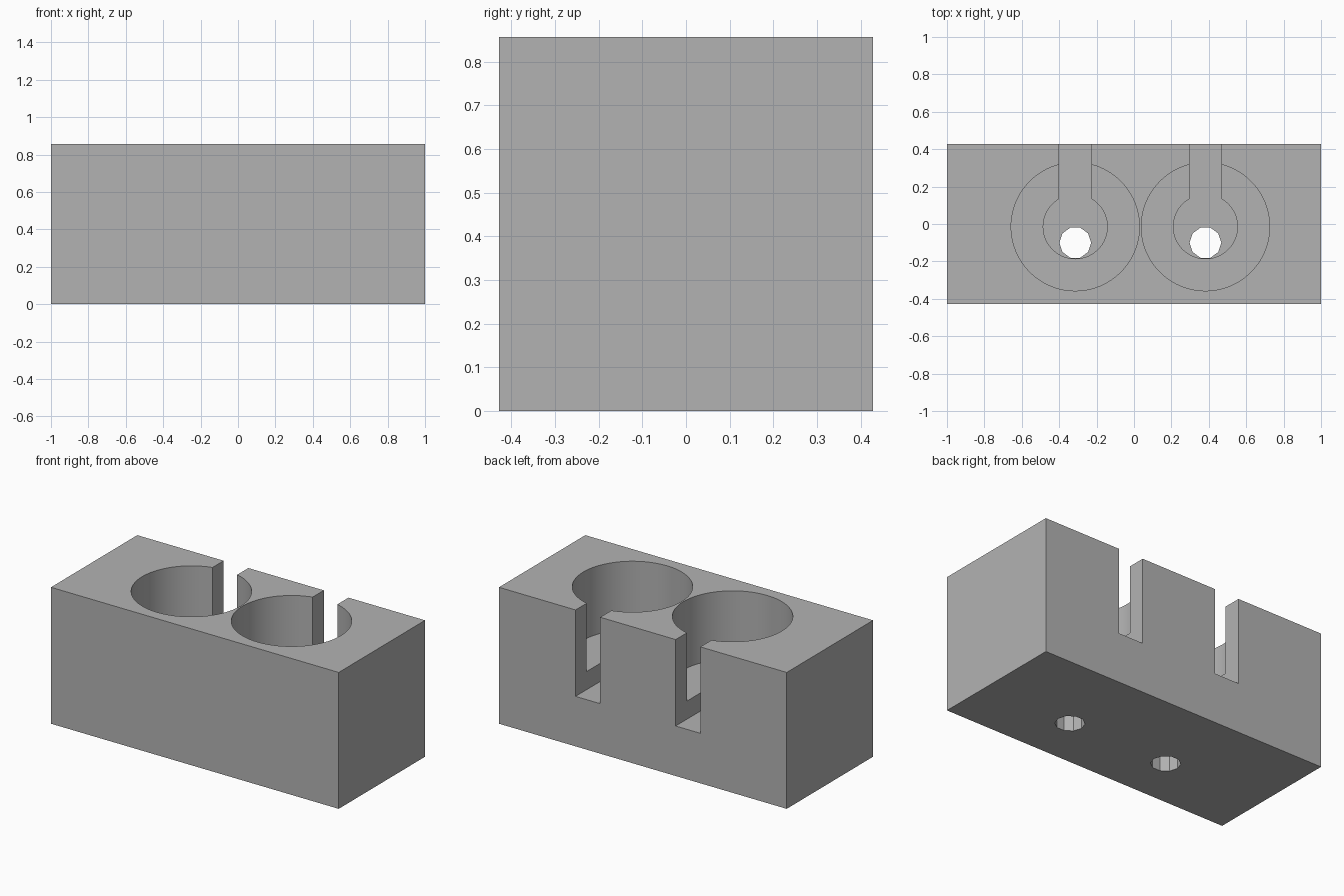
import bpy
import bmesh
import math

if "Cube" in bpy.data.objects:
    bpy.data.objects.remove(bpy.data.objects["Cube"], do_unlink=True)

LENGTH, DEPTH, HEIGHT = 2.0, 0.857, 0.857
BORE_X = (-0.314, 0.382)
BORE_Y = -0.0143
BORE_R, WELL_R, DRAIN_R = 0.343, 0.1715, 0.0857
BORE_FLOOR, WELL_FLOOR = 0.428, 0.314
ABOVE = HEIGHT + 0.2

grey = bpy.data.materials.new("plain grey")
grey.use_nodes = True
grey.diffuse_color = (0.45, 0.45, 0.45, 1)
grey.node_tree.nodes["Principled BSDF"].inputs["Base Color"].default_value = (0.45, 0.45, 0.45, 1)


def prism(name, outline, bottom, top):
    """Extrude a flat outline from bottom to top."""
    bm = bmesh.new()
    base = bm.faces.new([bm.verts.new((x, y, bottom)) for x, y in outline])
    extruded = bmesh.ops.extrude_face_region(bm, geom=[base])
    for v in extruded["geom"]:
        if isinstance(v, bmesh.types.BMVert):
            v.co.z = top
    bmesh.ops.recalc_face_normals(bm, faces=bm.faces)
    mesh = bpy.data.meshes.new(name)
    bm.to_mesh(mesh)
    bm.free()
    mesh.materials.append(grey)
    obj = bpy.data.objects.new(name, mesh)
    bpy.context.collection.objects.link(obj)
    return obj


def arc(cx, cy, r, start, sweep, steps):
    angles = [math.radians(start + sweep * i / steps) for i in range(steps + 1)]
    return [(cx + r * math.cos(a), cy + r * math.sin(a)) for a in angles]


def circle(cx, cy, r, sides):
    return arc(cx, cy, r, 0, 360, sides)[:-1]


# Solid block
w, d = LENGTH / 2, DEPTH / 2
holder_block = prism("holder_block", [(-w, -d), (w, -d), (w, d), (-w, d)], 0, HEIGHT)

# Wide bore, keyhole well with rear slot, and drain hole for each station
cutters = []
for x in BORE_X:
    keyhole = arc(x, BORE_Y, WELL_R, 120, 300, 60)
    keyhole += [(x + WELL_R / 2, d + 0.2), (x - WELL_R / 2, d + 0.2)]
    cutters += [
        prism("bore_cutter", circle(x, BORE_Y, BORE_R, 96), BORE_FLOOR, ABOVE),
        prism("keyhole_cutter", keyhole, WELL_FLOOR, ABOVE),
        prism("drain_cutter", circle(x, BORE_Y - DRAIN_R, DRAIN_R * 0.99, 10), -0.2, BORE_FLOOR),
    ]

bpy.ops.object.select_all(action="DESELECT")
bpy.context.view_layer.objects.active = holder_block
holder_block.select_set(True)
for cutter in cutters:
    cutter.hide_render = True
    cut = holder_block.modifiers.new("cut", "BOOLEAN")
    cut.operation = "DIFFERENCE"
    cut.solver = "EXACT"
    cut.object = cutter
    bpy.ops.object.modifier_apply(modifier=cut.name)
    bpy.data.objects.remove(cutter, do_unlink=True)

# Smooth bore walls, crisp edges
bpy.ops.object.shade_smooth_by_angle(angle=math.radians(30))
